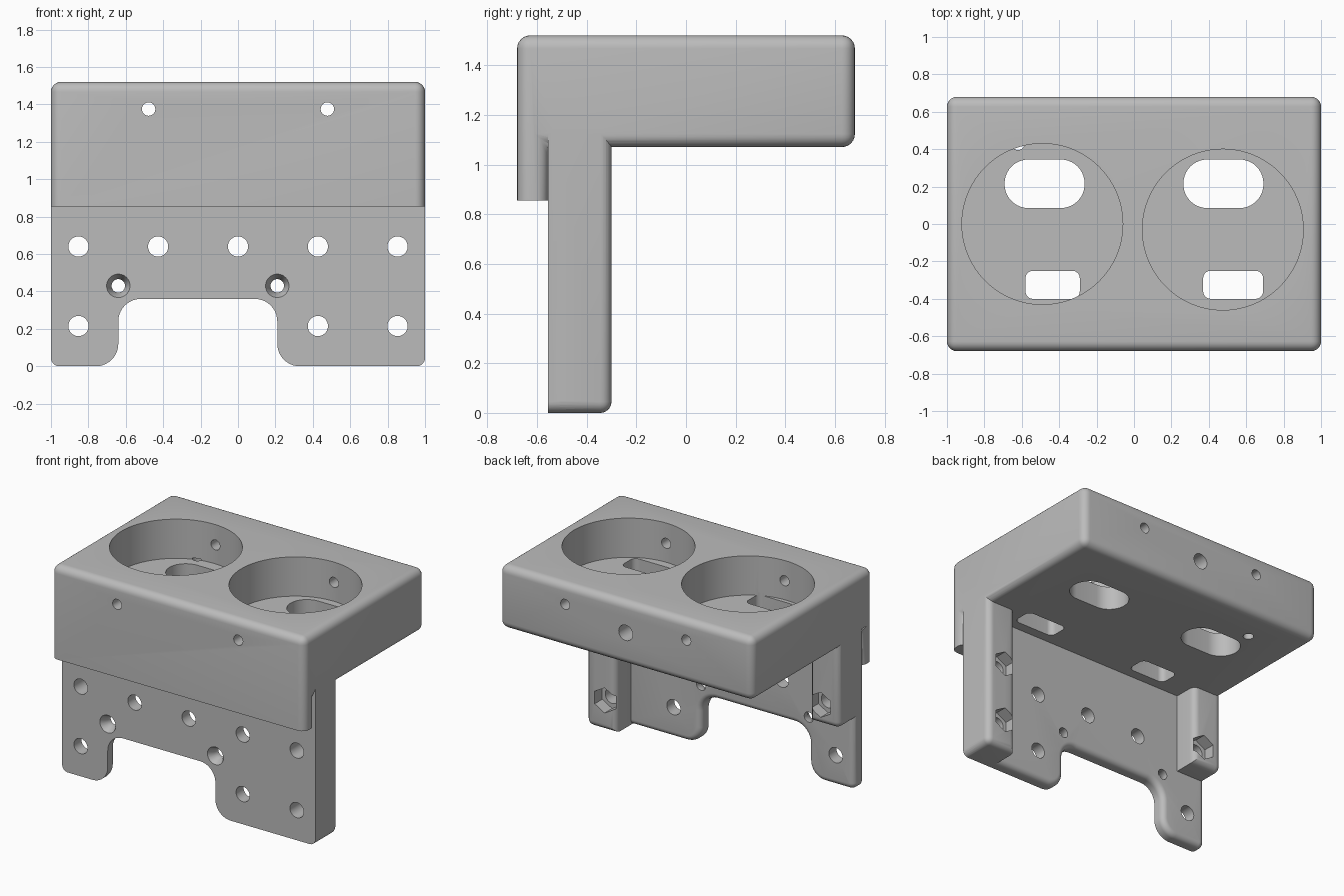
import bpy, bmesh, math
from mathutils import Vector

if "Cube" in bpy.data.objects:
    bpy.data.objects.remove(bpy.data.objects["Cube"], do_unlink=True)

grey = bpy.data.materials.new("plain_grey")
grey.use_nodes = True
grey.diffuse_color = (0.5, 0.5, 0.5, 1)
grey.node_tree.nodes["Principled BSDF"].inputs["Base Color"].default_value = (0.5, 0.5, 0.5, 1)

PLACE = {"x": lambda u, v, w: (w, u, v),
         "y": lambda u, v, w: (u, w, v),
         "z": lambda u, v, w: (u, v, w)}


def circle(cx, cy, r, n=48, turn=0.0):
    return [(cx + r * math.cos(turn + math.tau * i / n),
             cy + r * math.sin(turn + math.tau * i / n)) for i in range(n)]


def rounded(corners, steps=10):
    """Outline from (u, v, radius) corners, each replaced by an arc."""
    out = []
    for i, (u, v, r) in enumerate(corners):
        p = Vector((u, v))
        if r == 0:
            out.append((u, v))
            continue
        a = (Vector(corners[i - 1][:2]) - p).normalized()
        b = (Vector(corners[(i + 1) % len(corners)][:2]) - p).normalized()
        c = p + (a + b) * r
        for k in range(steps + 1):
            t = math.pi / 2 * k / steps
            out.append(tuple(c - b * r * math.cos(t) - a * r * math.sin(t)))
    return out


def rect(u0, u1, v0, v1, r=0):
    return rounded([(u0, v0, r), (u1, v0, r), (u1, v1, r), (u0, v1, r)])


def prism(name, axis, outline, w0, w1, end=None, bevel=0, rule=None):
    """Extrude an outline along an axis; round the edges chosen by rule."""
    bm = bmesh.new()
    put = PLACE[axis]
    low = [bm.verts.new(put(u, v, w0)) for u, v in outline]
    high = [bm.verts.new(put(u, v, w1)) for u, v in (end or outline)]
    bm.faces.new(low)
    bm.faces.new(high)
    for i in range(len(low)):
        bm.faces.new((low[i - 1], low[i], high[i], high[i - 1]))
    bmesh.ops.recalc_face_normals(bm, faces=bm.faces)
    if bevel:
        edges = [e for e in bm.edges if rule(e.verts[0].co, e.verts[1].co)]
        bmesh.ops.bevel(bm, geom=edges, offset=bevel, segments=6, profile=0.5,
                        affect="EDGES", clamp_overlap=True)
    mesh = bpy.data.meshes.new(name)
    bm.to_mesh(mesh)
    bm.free()
    mesh.materials.append(grey)
    ob = bpy.data.objects.new(name, mesh)
    bpy.context.collection.objects.link(ob)
    return ob


def combine(body, other, operation):
    mod = body.modifiers.new("combine", "BOOLEAN")
    mod.operation, mod.solver, mod.object = operation, "EXACT", other
    bpy.context.view_layer.objects.active = body
    bpy.ops.object.modifier_apply(modifier=mod.name)
    bpy.data.objects.remove(other, do_unlink=True)


def both(test):
    return lambda a, b: test(a) and test(b)


FRONT, BACK, TOP = -0.68, 0.68, 1.52
PLATE_FRONT, PLATE_BACK, RIB_BACK = -0.555, -0.47, -0.30
UNDER, LIP, FLOOR = 1.07, 0.855, 1.24

# Head block with a front lip hanging over the plate
body = prism("mounting_bracket", "x",
             [(FRONT, LIP), (FRONT, TOP), (BACK, TOP), (BACK, UNDER),
              (PLATE_FRONT, UNDER), (PLATE_FRONT, LIP)], -1, 1, bevel=0.053,
             rule=lambda a, b: not (a.z < LIP + .01 and b.z < LIP + .01)
             and a.y != PLATE_FRONT and b.y != PLATE_FRONT
             or (a.y * b.y < 0 and a.z < UNDER + .01 and b.z < UNDER + .01
                 and a.x == b.x and max(a.y, b.y) > 0.6))

# Front plate with a notch between its two legs
plate = prism("plate", "y", rounded([
    (-1, 0, .045), (-.64, 0, .12), (-.64, .36, .12), (.21, .36, .12),
    (.21, 0, .12), (1, 0, .045), (1, UNDER + .06, 0), (-1, UNDER + .06, 0)]),
    PLATE_FRONT, PLATE_BACK, bevel=0.04,
    rule=both(lambda p: abs(p.y - PLATE_BACK) < .001 ))
combine(body, plate, "UNION")

# Side ribs behind the plate, the left one full height
for side, bottom in ((1, 0), (-1, 0.5)):
    u = sorted((side, side * 0.765))
    rib = prism("rib", "y", rect(u[0], u[1], bottom, UNDER + .07), PLATE_FRONT + .02, RIB_BACK,
                bevel=0.045, rule=lambda a, b: (
                    a.y > RIB_BACK - .01 and b.y > RIB_BACK - .01 and min(a.z, b.z) < UNDER)
                or (a.z < bottom + .01 and b.z < bottom + .01 and abs(a.x) > .9 and abs(b.x) > .9))
    combine(body, rib, "UNION")


def cut(axis, outline, w0, w1, end=None):
    combine(body, prism("cutter", axis, outline, w0, w1, end), "DIFFERENCE")


# Round pockets, their floor openings and the small cross holes
for cx, cy, x0, x1 in ((-.49, 0, -.58, -.29), (.475, -.03, .37, .69)):
    cut("z", circle(cx, cy, 0.43, 96), FLOOR, 1.7)
    slot_x = math.copysign(0.478, cx)
    cut("z", rect(slot_x - .214, slot_x + .214, .085, .345, .128), 1, FLOOR + .02)
    cut("z", rect(x0, x1, -.4, -.25, .04), 1, FLOOR + .02)
    cut("y", circle(slot_x, 1.375, 0.036, 32), -.8, .8)

# Cable hole in the back and a pilot hole underneath
cut("y", circle(0, 1.3, 0.055), .35, .8)
cut("z", circle(-.62, .43, 0.035, 32), 1, 1.25)

# Plate bolt holes
bolts = [(x, .64) for x in (-.853, -.427, 0, .427, .853)] + [(x, .215) for x in (-.853, .427, .853)]
for x, z in bolts:
    cut("y", circle(x, z, 0.054), -.6, -.2)

# Nut pockets in the ribs
for x, z in ((.853, .64), (.853, .215), (-.853, .64)):
    cut("y", circle(x, z, 0.09, 6, math.pi / 6), RIB_BACK - .085, -.2)

# Countersunk holes above the notch corners
for x in (-.64, .21):
    cut("y", circle(x, .43, 0.036), -.6, -.4)
    cut("y", circle(x, .43, 0.068), PLATE_FRONT - .01, PLATE_FRONT + .05, circle(x, .43, 0.036))

bpy.ops.object.select_all(action="DESELECT")
body.select_set(True)
bpy.context.view_layer.objects.active = body
bpy.ops.object.shade_smooth_by_angle(angle=math.radians(30))
